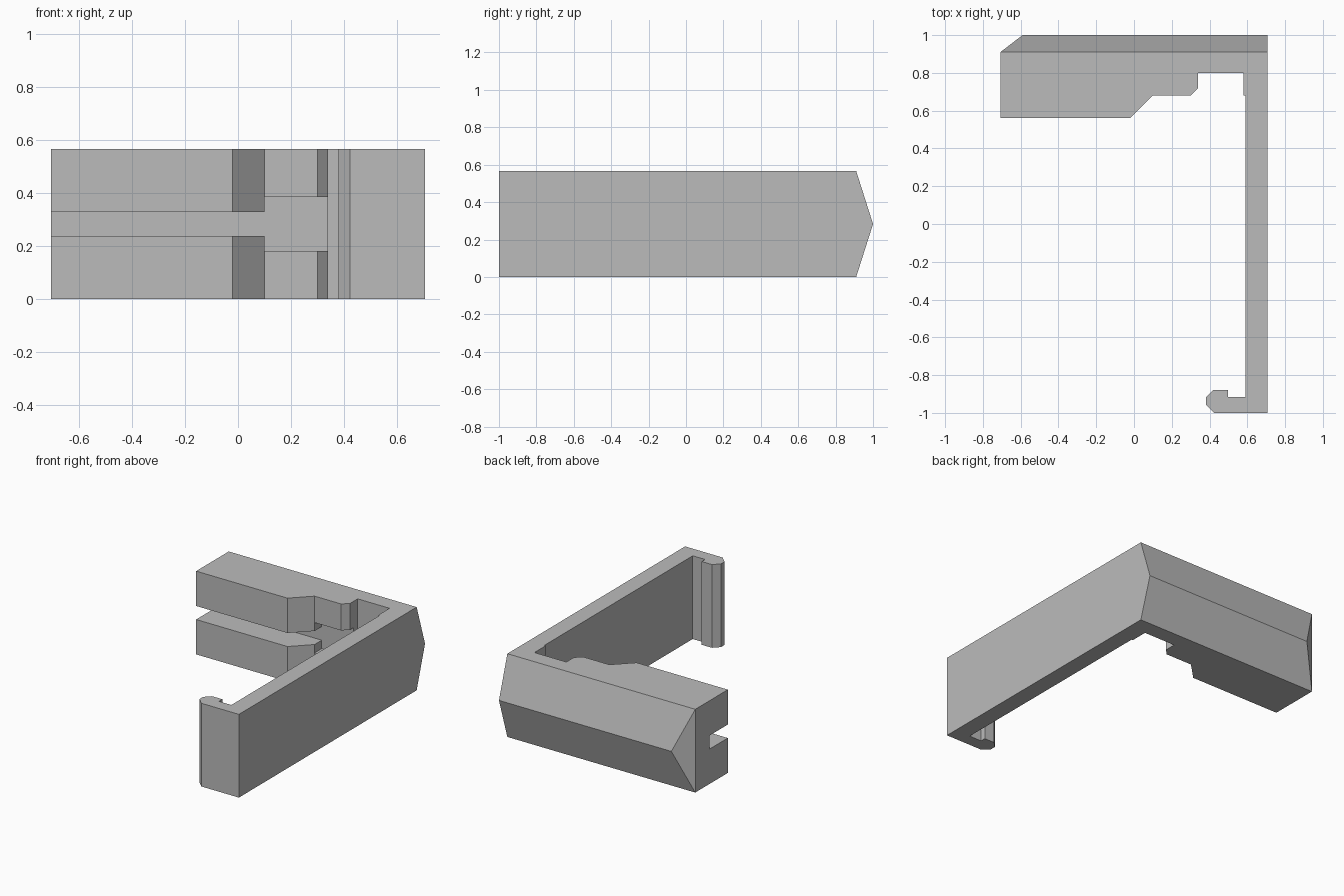
import bpy
import bmesh

cube = bpy.data.objects.get("Cube")
if cube:
    bpy.data.objects.remove(cube, do_unlink=True)

HEIGHT = 0.566
MID = HEIGHT / 2
HALF_X = 0.707

grey = bpy.data.materials.new("plain grey")
grey.use_nodes = True
COLOUR = (0.5, 0.5, 0.5, 1)
grey.diffuse_color = COLOUR
grey.node_tree.nodes["Principled BSDF"].inputs["Base Color"].default_value = COLOUR


def make_object(name, bm):
    bmesh.ops.recalc_face_normals(bm, faces=bm.faces)
    mesh = bpy.data.meshes.new(name)
    bm.to_mesh(mesh)
    bm.free()
    mesh.materials.append(grey)
    obj = bpy.data.objects.new(name, mesh)
    bpy.context.collection.objects.link(obj)
    return obj


def cut_box(target, x0, x1, y0, y1, half_height):
    """Cut a box, centred on mid height, out of the target."""
    bm = bmesh.new()
    bmesh.ops.create_cube(bm, size=1)
    for v in bm.verts:
        v.co.x = x1 if v.co.x > 0 else x0
        v.co.y = y1 if v.co.y > 0 else y0
        v.co.z = MID + (half_height if v.co.z > 0 else -half_height)
    cutter = make_object("slot_cutter", bm)
    cutter.hide_render = True
    mod = target.modifiers.new("slot", 'BOOLEAN')
    mod.operation = 'DIFFERENCE'
    mod.solver = 'EXACT'
    mod.object = cutter
    bpy.context.view_layer.objects.active = target
    bpy.ops.object.modifier_apply(modifier=mod.name)
    bpy.data.objects.remove(cutter, do_unlink=True)


# Plan outline: jaw block, latch pocket, long arm and hooked tip
outline = [
    (-HALF_X, 0.91), (-HALF_X, 0.56), (-0.02, 0.56), (0.10, 0.68),
    (0.30, 0.68), (0.34, 0.72), (0.34, 0.80), (0.58, 0.80),
    (0.58, 0.68), (0.59, 0.68), (0.59, -0.915), (0.497, -0.915),
    (0.497, -0.878), (0.42, -0.878), (0.38, -0.918), (0.38, -0.956),
    (0.424, -1.0), (HALF_X, -1.0), (HALF_X, 0.91),
]
bm = bmesh.new()
low = [bm.verts.new((x, y, 0)) for x, y in outline]
high = [bm.verts.new((x, y, HEIGHT)) for x, y in outline]
bm.faces.new(low)
bm.faces.new(high)

# Ridge along the back, with a sloped facet at one end
ridge_r = bm.verts.new((-0.59, 1.0, MID))
ridge_l = bm.verts.new((HALF_X, 1.0, MID))
last = len(outline) - 1
for i in range(last - 1):
    bm.faces.new((low[i], low[i + 1], high[i + 1], high[i]))
bm.faces.new((low[last - 1], low[last], ridge_l, high[last], high[last - 1]))
bm.faces.new((low[0], high[0], ridge_r))
for row in (low, high):
    bm.faces.new((row[0], row[last], ridge_l, ridge_r))
bracket = make_object("hooked_bracket", bm)

# Narrow slot along the jaw, widening beside the latch pocket
cut_box(bracket, -0.8, 0.2, 0.5, 0.757, 0.046)
cut_box(bracket, 0.10, 0.45, 0.5, 0.757, 0.103)
